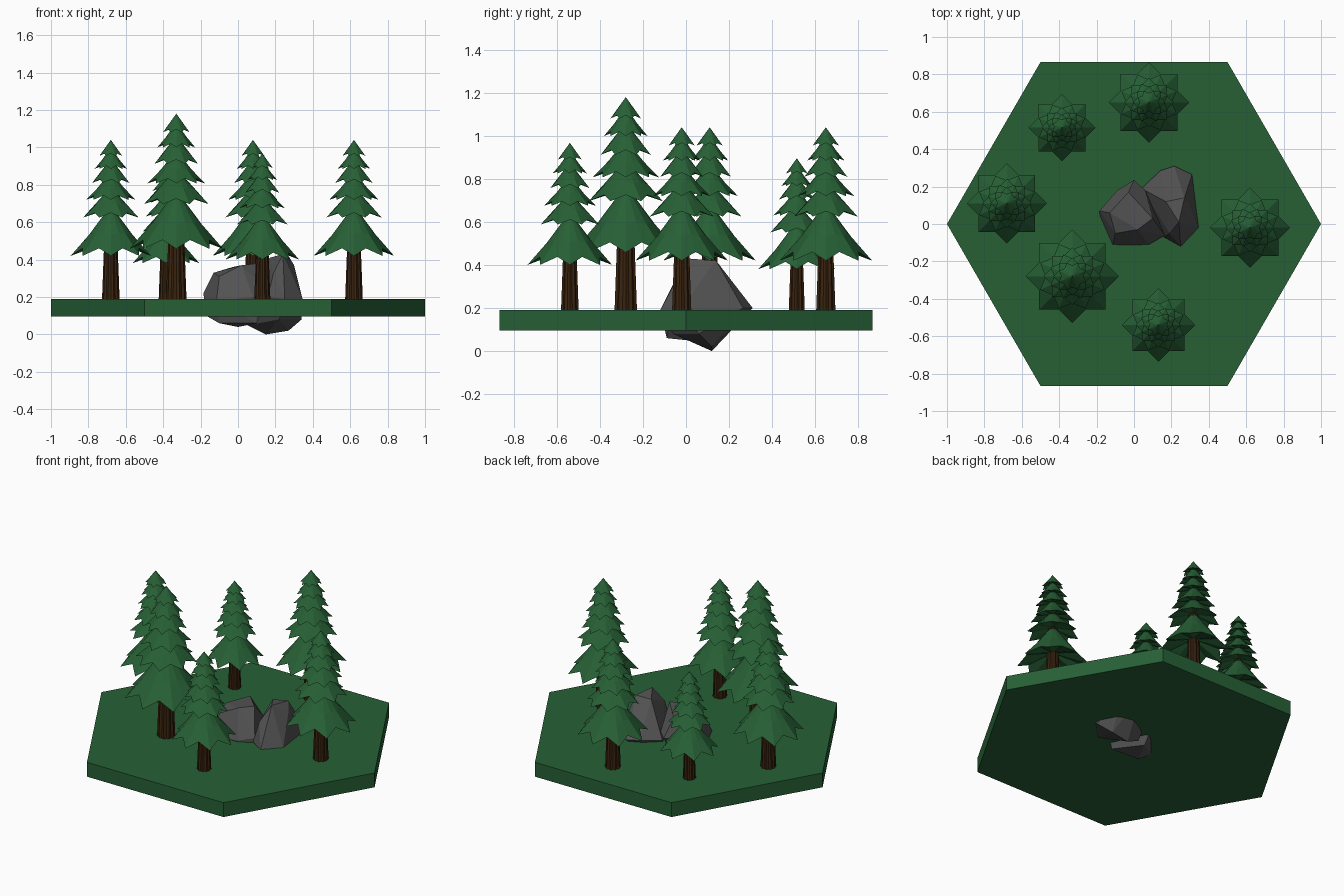
import bpy, bmesh
from math import sin, cos, pi, tau

cube = bpy.data.objects.get("Cube")
if cube:
    bpy.data.objects.remove(cube, do_unlink=True)


def material(name, rgb):
    m = bpy.data.materials.new(name)
    m.use_nodes = True
    m.diffuse_color = (*rgb, 1)
    bsdf = next(n for n in m.node_tree.nodes if n.type == 'BSDF_PRINCIPLED')
    bsdf.inputs["Base Color"].default_value = (*rgb, 1)
    return m


GREEN = material("forest green", (0.020, 0.118, 0.036))
BROWN = material("bark brown", (0.045, 0.018, 0.005))
GREY = material("stone grey", (0.085, 0.085, 0.085))


def finish(bm, name, mat):
    bmesh.ops.recalc_face_normals(bm, faces=bm.faces)
    mesh = bpy.data.meshes.new(name)
    bm.to_mesh(mesh)
    bm.free()
    mesh.materials.append(mat)
    obj = bpy.data.objects.new(name, mesh)
    bpy.context.collection.objects.link(obj)
    return obj


def star_ring(bm, n, tip, valley, z_tip, z_valley, turn=0.0):
    """Ring of n tips with valleys between them."""
    ring = []
    for i in range(2 * n):
        r, z = (valley, z_valley) if i % 2 else (tip, z_tip)
        a = turn + tau * i / (2 * n)
        ring.append(bm.verts.new((r * cos(a), r * sin(a), z)))
    return ring


def bridge(bm, lower, upper):
    n = len(lower)
    for i in range(n):
        j = (i + 1) % n
        bm.faces.new((lower[i], lower[j], upper[j], upper[i]))


def fan(bm, ring, z):
    centre = bm.verts.new((0, 0, z))
    for i, v in enumerate(ring):
        bm.faces.new((v, ring[(i + 1) % len(ring)], centre))


# Hexagonal ground slab
bm = bmesh.new()
ring = [bm.verts.new((cos(i * pi / 3), sin(i * pi / 3), 0.095)) for i in range(6)]
top = [bm.verts.new((v.co.x, v.co.y, 0.19)) for v in ring]
bridge(bm, ring, top)
bm.faces.new(ring)
bm.faces.new(top)
finish(bm, "ground_slab", GREEN)

# Branch tiers: tip radius, tip height, top height (from the ground)
TIERS = [(0.215, 0.23, 0.50), (0.16, 0.435, 0.60), (0.132, 0.53, 0.68),
         (0.108, 0.62, 0.75), (0.087, 0.695, 0.81), (0.066, 0.765, 0.85)]


def foliage():
    bm = bmesh.new()
    for k, (r, z, z_top) in enumerate(TIERS):
        turn = (k % 2) * pi / 8
        h = z_top - z
        rim = star_ring(bm, 8, r, r * 0.765, z, z + h * 0.15, turn)
        mid = star_ring(bm, 8, r * 0.54, r * 0.5, z + h * 0.42, z + h * 0.46, turn)
        bridge(bm, rim, mid)
        fan(bm, mid, z_top)
        fan(bm, rim, z + h * 0.3)      # underside
    return bm


def trunk():
    bm = bmesh.new()
    low = star_ring(bm, 10, 0.047, 0.041, 0, 0)
    high = star_ring(bm, 10, 0.020, 0.016, 0.72, 0.72)
    bridge(bm, low, high)
    bm.faces.new(low)
    bm.faces.new(high)
    return bm


# Trees: x, y, scale
TREES = [(-0.68, 0.11, 1), (-0.33, -0.28, 1.165), (0.08, 0.65, 1),
         (0.13, -0.54, 0.915), (0.62, -0.02, 1), (-0.385, 0.515, 0.83)]
for i, (x, y, s) in enumerate(TREES, 1):
    for name, build, mat in (("foliage", foliage, GREEN), ("trunk", trunk, BROWN)):
        obj = finish(build(), f"tree_{i}_{name}", mat)
        obj.location = (x, y, 0.19)
        obj.scale = (s, s, s)


# Boulders as convex hulls of a few corner points
def boulder(name, points):
    bm = bmesh.new()
    for p in points:
        bm.verts.new(p)
    hull = bmesh.ops.convex_hull(bm, input=bm.verts)
    loose = [v for v in bm.verts if not v.link_faces]
    bmesh.ops.delete(bm, geom=loose, context='VERTS')
    bmesh.ops.dissolve_limit(bm, angle_limit=0.12, verts=bm.verts, edges=bm.edges)
    finish(bm, name, GREY)


boulder("boulder_left", [
    (-.185, .07, .22), (-.09, .18, .25), (0, .235, .24), (.06, .18, .25),
    (.165, -.06, .22), (.08, -.11, .20), (-.115, -.115, .18), (-.17, -.04, .10),
    (-.13, .06, .33), (-.03, .17, .36), (.10, .03, .38), (.02, -.03, .37),
    (-.10, -.05, .31), (.10, -.09, .06), (-.10, -.08, .06), (0, .10, .04)])
boulder("boulder_right", [
    (.04, .19, .20), (.14, .285, .21), (.215, .31, .20), (.31, .265, .20),
    (.345, -.02, .19), (.25, -.12, .19), (.16, -.07, .20), (.17, .12, .41),
    (.27, .14, .42), (.24, .01, .43), (.30, .10, .37), (.19, -.05, .33),
    (.34, .06, .08), (.27, .12, .02), (.15, .12, 0), (.05, .10, .05), (.22, -.06, .08)])
